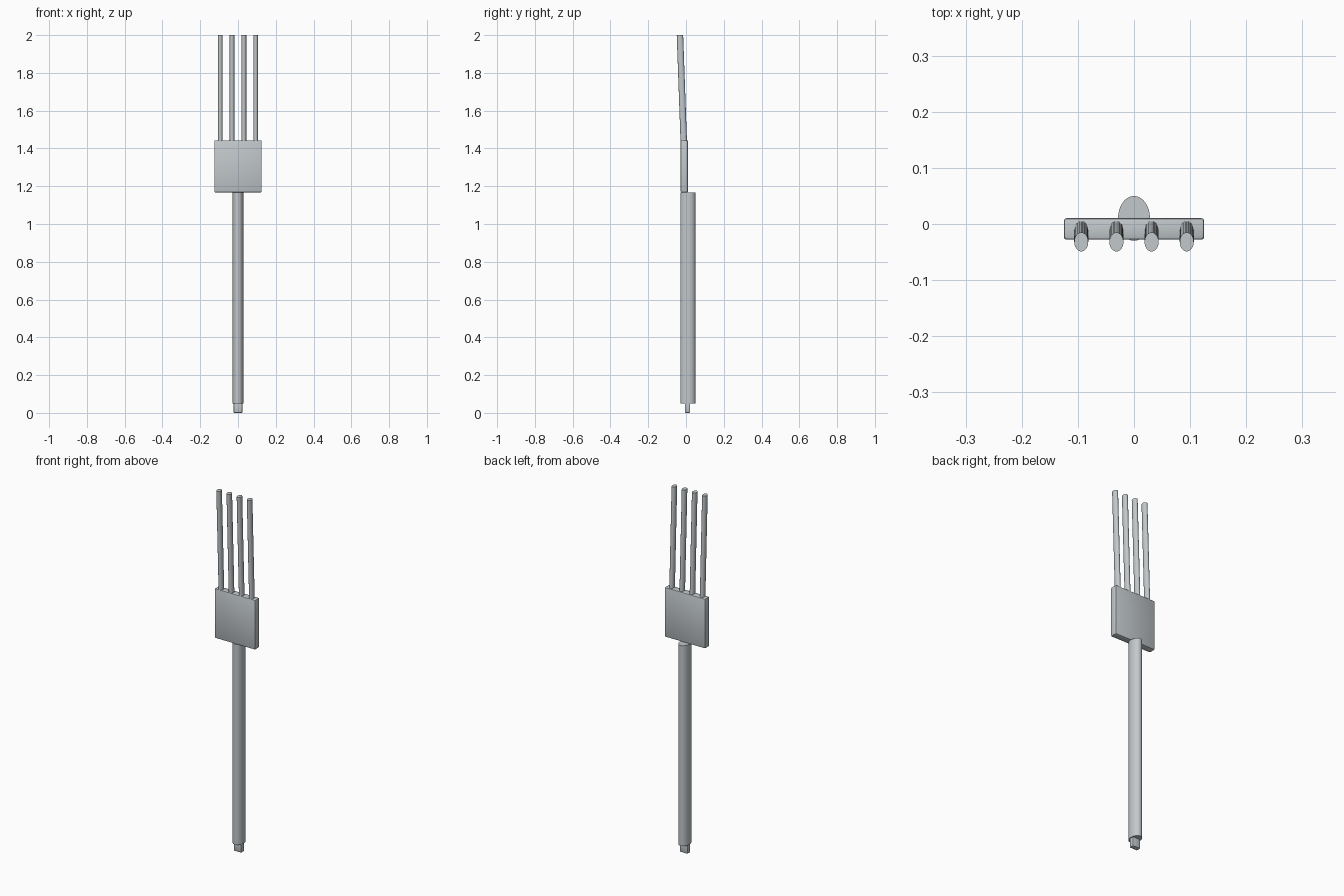
import bpy, bmesh, math
from mathutils import Matrix, Vector

if "Cube" in bpy.data.objects:
    bpy.data.objects.remove(bpy.data.objects["Cube"])

steel = bpy.data.materials.new("light grey metal")
steel.diffuse_color = (0.54, 0.58, 0.60, 1)
steel.use_nodes = True
steel.node_tree.nodes["Principled BSDF"].inputs["Base Color"].default_value = steel.diffuse_color


def finish(bm, name):
    mesh = bpy.data.meshes.new(name)
    bm.normal_update()
    bm.to_mesh(mesh)
    bm.free()
    mesh.materials.append(steel)
    ob = bpy.data.objects.new(name, mesh)
    bpy.context.collection.objects.link(ob)
    return ob


def smooth(ob):
    bpy.ops.object.select_all(action='DESELECT')
    ob.select_set(True)
    bpy.context.view_layer.objects.active = ob
    bpy.ops.object.shade_smooth_by_angle(angle=math.radians(35))


def box(name, lo, hi, bevel):
    lo, hi = Vector(lo), Vector(hi)
    bm = bmesh.new()
    bmesh.ops.create_cube(bm, size=1)
    bmesh.ops.scale(bm, vec=hi - lo, verts=bm.verts)
    bmesh.ops.translate(bm, vec=(lo + hi) / 2, verts=bm.verts)
    bmesh.ops.bevel(bm, geom=bm.edges[:], offset=bevel, segments=2,
                    profile=0.5, affect='EDGES')
    smooth(finish(bm, name))


def oval_rod(name, bottom, top, rx, ry, sides):
    # elliptical rod whose level ends follow the line bottom -> top
    b, t = Vector(bottom), Vector(top)
    bm = bmesh.new()
    bmesh.ops.create_cone(bm, cap_ends=True, segments=sides,
                          radius1=1, radius2=1, depth=1)
    for v in bm.verts:
        c = t if v.co.z > 0 else b
        v.co = c + Vector((v.co.x * rx, v.co.y * ry, 0))
    smooth(finish(bm, name))


# end peg, handle and flat head
box("handle_peg", (-0.023, -0.005, 0), (0.023, 0.021, 0.06), 0.003)
oval_rod("handle", (0, 0.01, 0.05), (0, 0.01, 1.167), 0.0285, 0.04, 32)
box("head_plate", (-0.125, -0.028, 1.167), (0.125, 0.0105, 1.443), 0.005)

# four tines leaning slightly forward
for i in range(4):
    x = -0.094 + i * 0.188 / 3
    oval_rod(f"tine_{i + 1}", (x, -0.012, 1.44), (x, -0.032, 2.0),
             0.0125, 0.017, 24)
